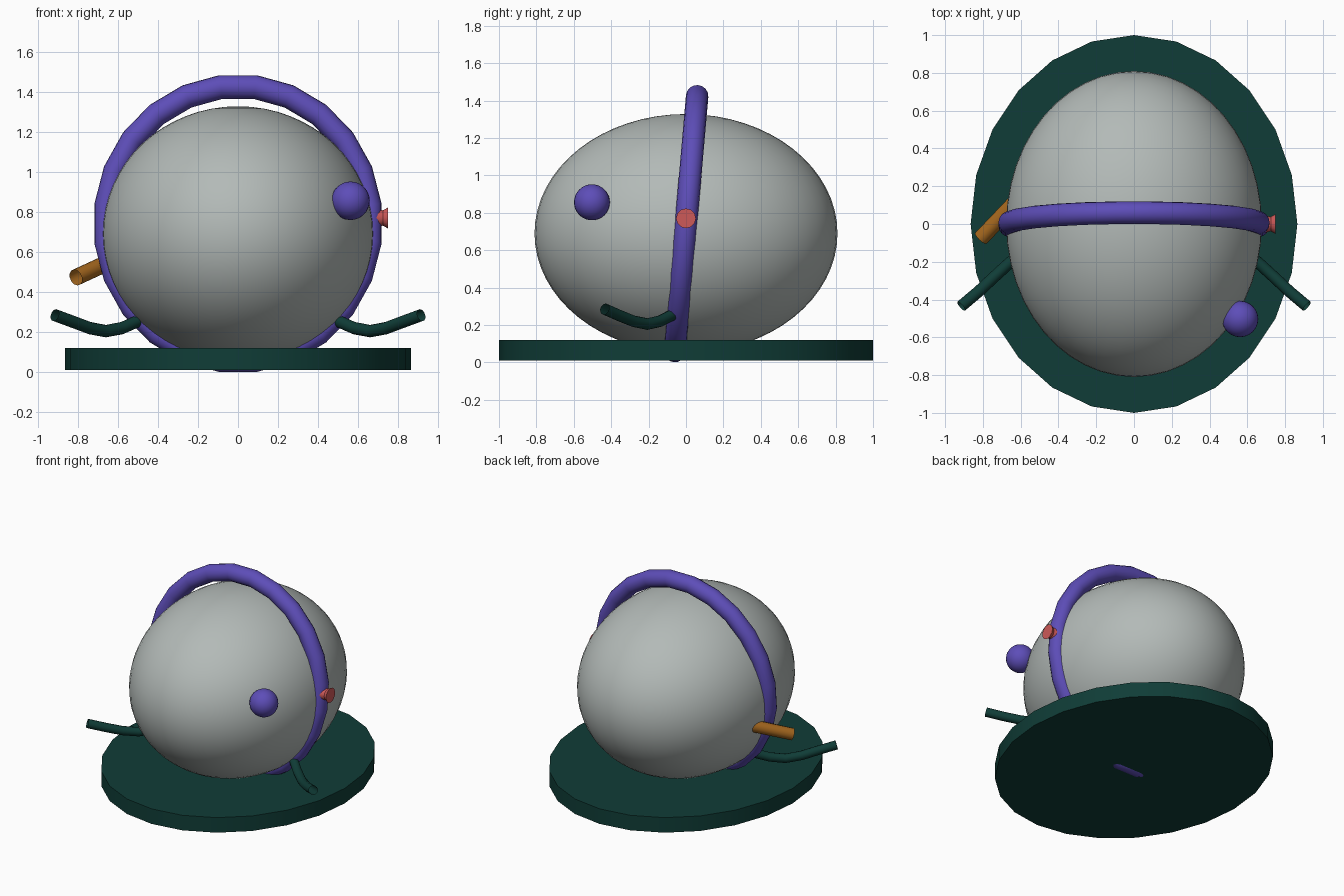
import bpy, bmesh, math
from mathutils import Matrix, Vector

if "Cube" in bpy.data.objects:
    bpy.data.objects.remove(bpy.data.objects["Cube"])


def material(name, rgb):
    m = bpy.data.materials.new(name)
    m.diffuse_color = (*rgb, 1)
    m.use_nodes = True
    m.node_tree.nodes["Principled BSDF"].inputs["Base Color"].default_value = m.diffuse_color
    return m


GREY = material("pale_grey", (0.45, 0.49, 0.475))
PURPLE = material("purple", (0.11, 0.075, 0.48))
GREEN = material("dark_green", (0.005, 0.046, 0.038))
ORANGE = material("orange", (0.40, 0.145, 0.014))
RED = material("coral_red", (0.61, 0.10, 0.098))


def finish(ob, name, mat):
    ob.name = name
    ob.data.materials.clear()
    ob.data.materials.append(mat)
    bpy.ops.object.select_all(action='DESELECT')
    ob.select_set(True)
    bpy.context.view_layer.objects.active = ob
    bpy.ops.object.transform_apply(location=True, rotation=True, scale=True)
    bpy.ops.object.shade_smooth_by_angle(angle=math.radians(35))
    return ob


def ball(name, mat, loc, radii, seg=48, rings=32):
    bpy.ops.mesh.primitive_uv_sphere_add(segments=seg, ring_count=rings, location=loc)
    ob = bpy.context.object
    ob.scale = radii
    return finish(ob, name, mat)


def tube(name, mat, path, radii, sides=12, caps=False):
    """Sweep a ring along a path, one radius per point."""
    pts = [Vector(p) for p in path]
    bm = bmesh.new()
    rings = []
    for i, p in enumerate(pts):
        d = (pts[min(i + 1, len(pts) - 1)] - pts[max(i - 1, 0)]).normalized()
        side = d.cross(Vector((0, 0, 1))).normalized()
        up = side.cross(d)
        rings.append([bm.verts.new(p + radii[i] * (math.cos(a) * side + math.sin(a) * up))
                      for a in (2 * math.pi * k / sides for k in range(sides))])
    for a, b in zip(rings, rings[1:]):
        for k in range(sides):
            n = (k + 1) % sides
            bm.faces.new((a[k], a[n], b[n], b[k]))
    if caps:
        bm.faces.new(rings[0])
        bm.faces.new(rings[-1])
    bmesh.ops.recalc_face_normals(bm, faces=bm.faces)
    me = bpy.data.meshes.new(name)
    bm.to_mesh(me)
    bm.free()
    ob = bpy.data.objects.new(name, me)
    bpy.context.collection.objects.link(ob)
    return finish(ob, name, mat)


# oval base plate
bpy.ops.mesh.primitive_cylinder_add(vertices=24, radius=1, depth=0.11, location=(0, 0, 0.065))
base = bpy.context.object
base.scale = (0.865, 1, 1)
finish(base, "base_plate", GREEN)

# egg-shaped body and side knob
ball("body", GREY, (0, 0, 0.69), (0.677, 0.81, 0.638))
ball("knob", PURPLE, (0.562, -0.503, 0.856), (0.096,) * 3, 24, 16)

# tilted hoop around the body
bpy.ops.mesh.primitive_torus_add(major_segments=24, minor_segments=16,
                                 major_radius=0.69, minor_radius=0.06)
hoop = bpy.context.object
hoop.data.transform(Matrix.Translation((0, 0, 0.742))
                    @ Matrix.Rotation(math.radians(85), 4, 'X')
                    @ Matrix.Diagonal((0.965, 1, 1, 1))
                    @ Matrix.Rotation(math.radians(7.5), 4, 'Z'))
finish(hoop, "hoop", PURPLE)

# spool-shaped button on the right
tube("side_button", RED, [(0.68, 0, 0.77), (0.724, 0, 0.77), (0.75, 0, 0.77)],
     [0.05, 0.038, 0.053], 12, True)

# open spout on the left
tube("spout", ORANGE, [(-0.60, 0.145, 0.57), (-0.81, -0.075, 0.473)], [0.042, 0.042])

# drooping arms, mirrored left and right
arm = [(0.44, -0.02, 0.30), (0.50, -0.07, 0.255), (0.58, -0.14, 0.22), (0.66, -0.207, 0.205),
       (0.74, -0.28, 0.22), (0.82, -0.355, 0.25), (0.915, -0.435, 0.285)]
for s, label in ((1, "right"), (-1, "left")):
    tube(label + "_arm", GREEN, [(s * x, y, z) for x, y, z in arm], [0.031] * len(arm))
